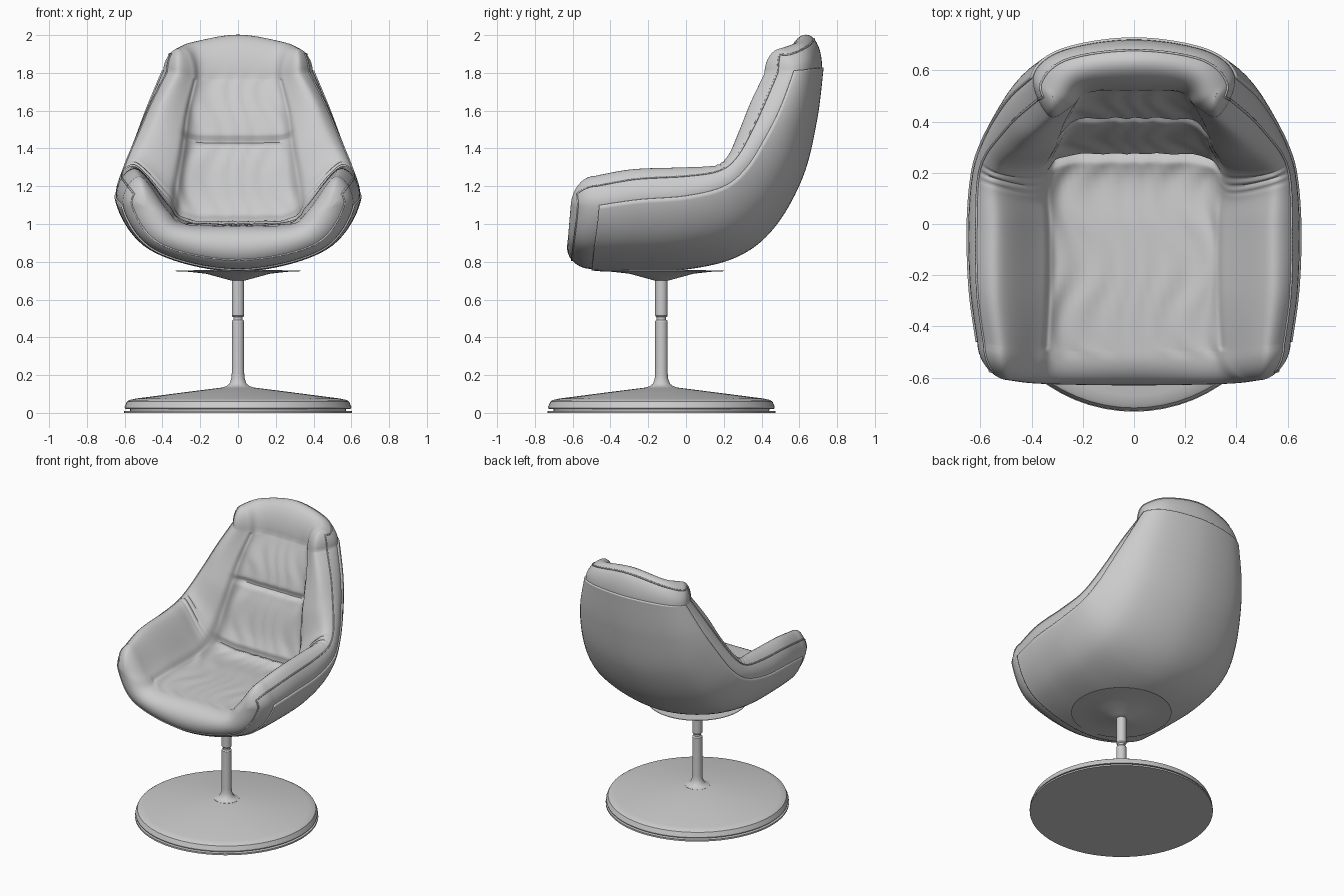
import bpy, bmesh, math
from mathutils import Vector as V

if "Cube" in bpy.data.objects:
    bpy.data.objects.remove(bpy.data.objects["Cube"])

N = 16     # rows per station gap
M = 10     # columns per section control point
CAP = 10   # rows in each rounded end

# Stations from front lip, under the seat, up the back:
# outer centre (y,z), widest point, rim top, inner wall (x,y,z), inner centre (y,z)
STATIONS = [
    ((-.50, .762), (.610, -.46, 1.10), (.52, -.48, 1.255), (.37, -.50, 1.07), (-.50, .99)),
    ((-.30, .757), (.638, -.25, 1.13), (.54, -.28, 1.290), (.36, -.28, 1.09), (-.28, 1.0)),
    ((.00, .768), (.645, .00, 1.15), (.54, .00, 1.300), (.36, .00, 1.09), (-.02, 1.0)),
    ((.27, .835), (.628, .20, 1.20), (.545, .15, 1.310), (.37, .12, 1.12), (.20, 1.0)),
    ((.46, .985), (.590, .32, 1.30), (.53, .225, 1.365), (.36, .22, 1.22), (.31, 1.1)),
    ((.61, 1.25), (.535, .42, 1.46), (.47, .29, 1.500), (.32, .29, 1.42), (.38, 1.35)),
    ((.685, 1.55), (.475, .50, 1.62), (.41, .35, 1.650), (.29, .37, 1.60), (.44, 1.57)),
    ((.72, 1.83), (.395, .57, 1.81), (.33, .42, 1.800), (.24, .46, 1.78), (.52, 1.77)),
]


def spline(a, b, c, d, t):
    return .5 * (2 * b + (c - a) * t + (2 * a - 5 * b + 4 * c - d) * t * t + (3 * b - a - 3 * c + d) * t ** 3)


def half_section(o, w, r, b, i):
    o, w, r, b, i = V((0, *o)), V(w), V(r), V(b), V((0, *i))
    a, c = o.lerp(w, .3), i.lerp(b, .12)
    a.x, c.x = .72 * w.x, .75 * b.x
    return [o, a, w, r, b, c, i]


def collapse(sec, ang, offset, arch):
    """Close a section towards its middle line to make a rounded end."""
    o, a, w, r, b, c, i = sec
    mids = [(o + i) / 2, (a + c) / 2, (w + b) / 2]
    out = []
    for p, k in zip(sec, (0, 1, 2, 2, 2, 1, 0)):
        q = mids[k].lerp(p, math.cos(ang)) + V(offset) * math.sin(ang)
        q.z -= arch * math.sin(ang) * (q.x / .32) ** 2
        out.append(q)
    return out


def bump(x, centre, width):
    return math.exp(-((x - centre) / width) ** 2)


def relief(t, u, x):
    """Upholstery creases, panel bulges and soft wrinkles on the inside."""
    panel = 1 / (1 + math.exp((abs(u - 6) - 1.6) * 8))
    if t > 6.9:
        panel *= max(0, 1 - (t - 6.9) * 4)
    d = panel * .004 * math.sin(62 * x + 2.2 * math.sin(3.1 * t) + 1.5 * math.sin(17 * x))
    d -= panel * (.03 * bump(t, 3.45, .1) + .026 * bump(t, 5.4, .07))
    if 3.45 < t < 5.4:
        d += panel * .018 * math.sin((t - 3.45) / 1.95 * math.pi)
    if .1 < t < 6.9:
        d -= .010 * bump(abs(u - 6), 1.7, .14)
    arm = bump(abs(u - 6), 2.7, .8)
    for k, depth in ((3.0, .006), (3.25, .011), (3.55, .008)):
        d -= arm * depth * bump(t, k, .07)
    return d


# Sections of the upholstered body
base = [half_section(*s) for s in STATIONS]
rows = []
for k in range(CAP, 0, -1):
    rows.append((-.001 * k, collapse(base[0], k / CAP * math.pi / 2, (0, -.13, 0), 0)))
last = len(base) - 1
for s in range(last):
    p = [base[max(s - 1, 0)], base[s], base[s + 1], base[min(s + 2, last)]]
    for k in range(N):
        rows.append((s + k / N, [spline(*q, k / N) for q in zip(*p)]))
for k in range(CAP + 1):
    rows.append((last + .1 * k, collapse(base[-1], k / CAP * math.pi / 2, (0, 0, .2), .065)))
R0, R1 = CAP, CAP + last * N

grid = []
for t, sec in rows:
    loop = sec + [V((-p.x, p.y, p.z)) for p in sec[5:0:-1]]
    inward = (sec[6] - sec[0]).normalized() if (sec[6] - sec[0]).length > .001 else V()
    ring = []
    for j in range(12):
        for k in range(M):
            p = spline(*(loop[(j + e) % 12] for e in (-1, 0, 1, 2)), k / M)
            u = j + k / M
            if u > 2.5 and u < 9.5 and 0 <= t <= 7.2:
                p = p + inward * relief(t, u, p.x)
            ring.append(p)
    grid.append(ring)


def surface(name, g, closed):
    bm = bmesh.new()
    vs = [[bm.verts.new(p) for p in ring] for ring in g]
    n = len(vs[0])
    for a, b in zip(vs, vs[1:]):
        for j in range(n if closed else n - 1):
            k = (j + 1) % n
            bm.faces.new((a[j], a[k], b[k], b[j]))
    bmesh.ops.remove_doubles(bm, verts=bm.verts, dist=.0004)
    bmesh.ops.recalc_face_normals(bm, faces=bm.faces)
    me = bpy.data.meshes.new(name)
    bm.to_mesh(me)
    bm.free()
    ob = bpy.data.objects.new(name, me)
    bpy.context.collection.objects.link(ob)
    return ob


def smooth(ob, deg=40):
    bpy.ops.object.select_all(action='DESELECT')
    bpy.context.view_layer.objects.active = ob
    ob.select_set(True)
    bpy.ops.object.shade_smooth_by_angle(angle=math.radians(deg))


def outer_patch(r0, r1, c):
    return [[ring[j % (12 * M)] for j in range(-c, c + 1)] for ring in grid[r0:r1 + 1]]


def piping(name, g, radius):
    """Thin cord round the border of a patch."""
    pts = [r[0] for r in g] + g[-1][1:-1] + [r[-1] for r in reversed(g)] + g[0][-2:0:-1]
    cu = bpy.data.curves.new(name, 'CURVE')
    cu.dimensions = '3D'
    cu.bevel_depth, cu.bevel_resolution = radius, 1
    sp = cu.splines.new('POLY')
    sp.points.add(len(pts) - 1)
    for q, p in zip(sp.points, pts):
        q.co = (*p, 1)
    sp.use_cyclic_u = True
    bpy.context.collection.objects.link(bpy.data.objects.new(name, cu))


# Padded seat, arms and back
smooth(surface("upholstery", grid, True), 60)

# Hard outer shell
shell = surface("outer_shell", outer_patch(R0, R1, 2 * M), False)
sol = shell.modifiers.new("thickness", 'SOLIDIFY')
sol.thickness, sol.offset = .018, 0
smooth(shell)

# Cord seam round the padded rim
piping("rim_piping", outer_patch(R0 - 6, R1 + 6, 2 * M + 5), .005)


def lathe(name, profile, y=-.13, n=64):
    g = [[V((r * math.cos(a), y + r * math.sin(a), z))
          for a in (2 * math.pi * i / n for i in range(n))] for r, z in profile]
    smooth(surface(name, g, True), 30)


# Pedestal
lathe("floor_plate", [(0, 0), (.603, 0), (.603, .011), (0, .011)])
lathe("base_disc", [(0, .008), (.57, .008), (.572, .02), (.598, .022), (.60, .032), (.588, .06), (.575, .068),
                    (.54, .076), (.3, .107), (.085, .134), (0, .135)])
lathe("stem", [(0, .12), (.085, .12), (.083, .135), (.06, .142), (.045, .155), (.036, .18), (.033, .21),
               (.033, .485), (.029, .491), (.025, .493), (.025, .507), (.029, .509), (.033, .515),
               (.033, .72), (0, .72)], n=32)
lathe("swivel_dish", [(0, .70), (.035, .70), (.06, .707), (.17, .737), (.26, .747), (.33, .750), (.33, .754), (0, .758)])
